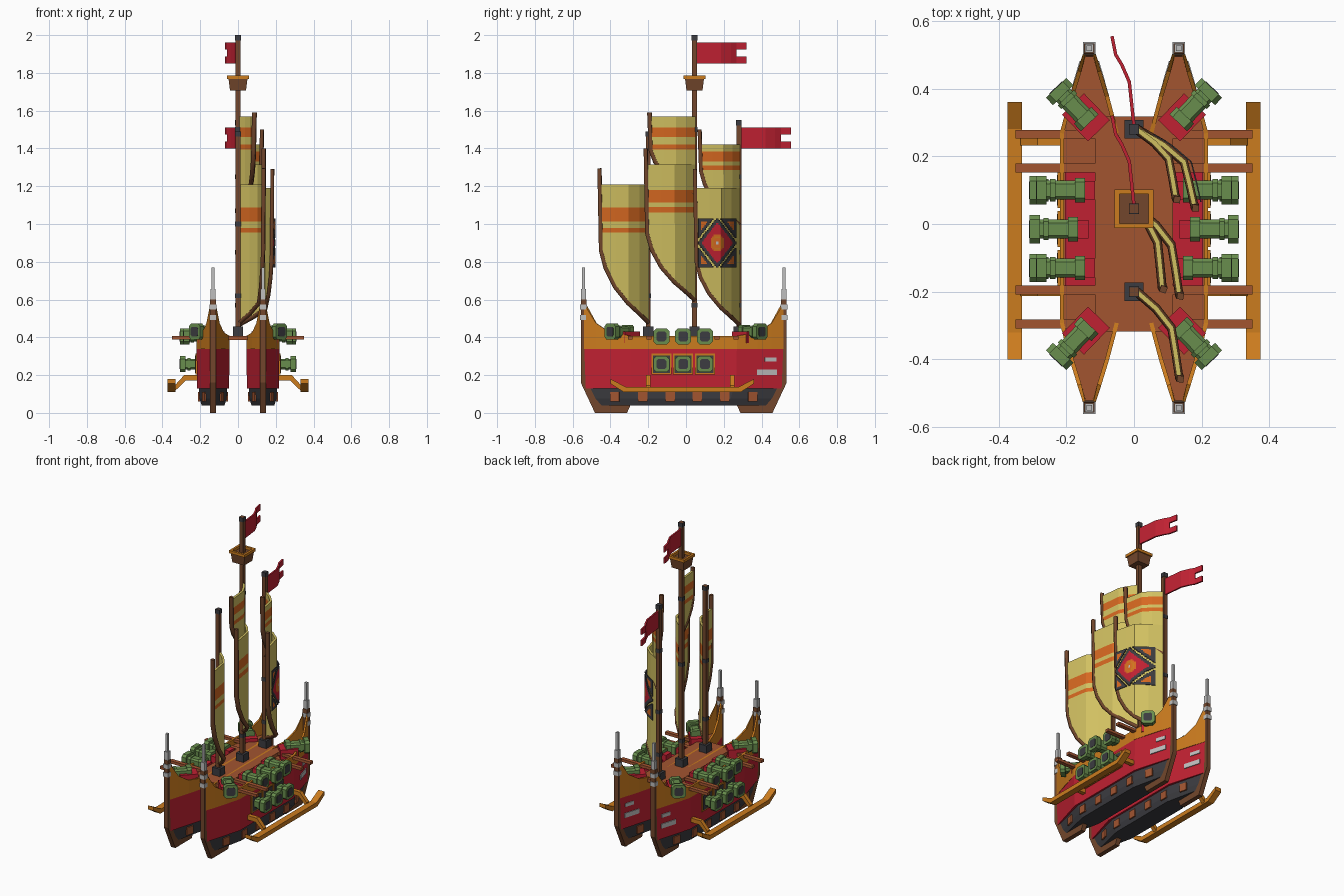
import bpy, bmesh, math
from mathutils import Matrix, Vector, Euler

if "Cube" in bpy.data.objects:
    bpy.data.objects.remove(bpy.data.objects["Cube"])

HY = -0.012            # hull centre along y
HX = 0.132             # hull offset from the middle


def material(name, r, g, b):
    m = bpy.data.materials.new(name)
    m.use_nodes = True
    m.diffuse_color = (r, g, b, 1)
    m.node_tree.nodes["Principled BSDF"].inputs["Base Color"].default_value = (r, g, b, 1)
    return m


RED = material("red paint", .53, .015, .032)
GOLD = material("gold paint", .60, .20, .013)
WOOD = material("dark wood", .17, .062, .025)
DECK = material("deck wood", .36, .09, .03)
DARK = material("dark iron", .045, .045, .052)
PALE = material("pale metal", .52, .52, .52)
GREEN = material("green bronze", .14, .27, .075)
SAIL = material("sail cloth", .64, .53, .12)
ORANGE = material("orange stripe", .68, .14, .015)


def finish(name, bm, *mats):
    bmesh.ops.recalc_face_normals(bm, faces=bm.faces)
    me = bpy.data.meshes.new(name)
    bm.to_mesh(me)
    bm.free()
    for m in mats:
        me.materials.append(m)
    ob = bpy.data.objects.new(name, me)
    bpy.context.collection.objects.link(ob)
    return ob


def solidify(ob, thickness, offset=0):
    mod = ob.modifiers.new("thickness", 'SOLIDIFY')
    mod.thickness, mod.offset = thickness, offset
    return ob


def box(name, loc, size, mat, rot=0, foot=1, bevel=0):
    """Box turned about z, optionally narrower at its foot or with cut edges."""
    bm = bmesh.new()
    bmesh.ops.create_cube(bm, size=1)
    for v in bm.verts:
        k = foot if v.co.z < 0 else 1
        v.co = Vector((v.co.x * size[0] * k, v.co.y * size[1] * k, v.co.z * size[2]))
    if bevel:
        along = [e for e in bm.edges if abs((e.verts[0].co - e.verts[1].co).x) > 1e-4]
        bmesh.ops.bevel(bm, geom=along, offset=bevel, segments=1, affect='EDGES')
    bm.transform(Matrix.Translation(loc) @ Matrix.Rotation(rot, 4, 'Z'))
    return finish(name, bm, mat)


def extrude_x(name, profile, x, width, mat):
    """Solid from a (y, z) profile."""
    bm = bmesh.new()
    f = bm.faces.new([bm.verts.new((x - width / 2, y, z)) for y, z in profile])
    out = bmesh.ops.extrude_face_region(bm, geom=[f])
    bmesh.ops.translate(bm, vec=(width, 0, 0), verts=[v for v in out["geom"] if isinstance(v, bmesh.types.BMVert)])
    return finish(name, bm, mat)


def rod(name, points, radius, mat):
    cu = bpy.data.curves.new(name, 'CURVE')
    cu.dimensions, cu.bevel_depth, cu.bevel_resolution, cu.use_fill_caps = '3D', radius, 0, True
    sp = cu.splines.new('POLY')
    sp.points.add(len(points) - 1)
    for p, q in zip(sp.points, points):
        p.co = (*q, 1)
    cu.materials.append(mat)
    ob = bpy.data.objects.new(name, cu)
    bpy.context.collection.objects.link(ob)


def outline(length, width, tip=.014):
    """Boat plan, pointed at both ends."""
    side = [(tip, -length), (width, -.53 * length), (width, .53 * length), (tip, length)]
    return side + [(-x, y) for x, y in reversed(side)]


def loft(name, cx, levels, mat):
    bm = bmesh.new()
    rings = [[bm.verts.new((cx + x, HY + y, z)) for x, y in outline(l, w)] for z, l, w in levels]
    for a, b in zip(rings, rings[1:]):
        for i in range(len(a)):
            j = (i + 1) % len(a)
            bm.faces.new((a[i], a[j], b[j], b[i]))
    bm.faces.new(rings[0])
    bm.faces.new(rings[-1])
    return finish(name, bm, mat)


def bulwark(cx):
    """Gold rail with a sheer that sweeps up to the posts."""
    half = [(.014, .53, .58), (.035, .465, .475), (.058, .39, .425), (.087, .281, .408)]
    side = [(x, -y, z) for x, y, z in half] + [(x, y, z) for x, y, z in reversed(half)]
    ring = side + [(-x, y, z) for x, y, z in reversed(side)]
    bm = bmesh.new()
    low = [bm.verts.new((cx + x, HY + y, .338)) for x, y, z in ring]
    top = [bm.verts.new((cx + x, HY + y, z)) for x, y, z in ring]
    for i in range(len(ring)):
        j = (i + 1) % len(ring)
        bm.faces.new((low[i], low[j], top[j], top[i]))
    solidify(finish("gold_bulwark", bm, GOLD), .012, -1)


def side_plate(name, cx, side, y, z, size, length, width, mat):
    """Thin plate lying on a hull side, turned where the hull tapers."""
    knee, slope = .53 * length, (width - .014) / (.47 * length)
    past = max(0, abs(y) - knee)
    rot = side * math.copysign(math.atan(slope), y) if past else 0
    box(name, (cx + side * (width - slope * past), HY + y, z), (.009, *size), mat, rot)


# Twin hulls
for cx in (-HX, HX):
    loft("hull_bottom", cx, [(.04, .44, .06), (.075, .47, .072), (.135, .50, .074)], DARK)
    loft("red_hull", cx, [(.13, .522, .085), (.34, .53, .087)], RED)
    loft("hull_deck", cx, [(.345, .515, .078), (.37, .515, .078)], DECK)
    bulwark(cx)
    for end in (-1, 1):
        stem = [(.545, .60), (.545, .16), (.47, 0), (.30, 0), (.28, .045), (.44, .05), (.50, .14), (.515, .60)]
        extrude_x("stem_and_keel", [(HY + end * y, z) for y, z in stem], cx, .03, WOOD)
        y = HY + end * .531
        for z in (.505, .56):
            box("post_band", (cx, y, z), (.036, .036, .027), PALE)
        box("post_lower", (cx, y, .62), (.026, .026, .07), PALE)
        box("post_upper", (cx, y, .71), (.016, .016, .12), PALE)
    for side in (-1, 1):
        for y in (-.365, -.217, -.072, .072, .217, .365):
            side_plate("bottom_panel", cx, side, y, .085, (.05, .05), .495, .074, DECK)
        side_plate("stern_plate_high", cx, side, .46, .282, (.065, .022), .528, .0875, PALE)
        side_plate("stern_plate_low", cx, side, .44, .215, (.11, .03), .526, .0865, PALE)

# Deck between the hulls and crossbeams
box("main_deck", (0, 0, .397), (.23, .635, .022), DECK)
for y in (.265, .165, -.195, -.295):
    box("crossbeam", (0, y, .398), (.70, .026, .018), DECK)


def cannon(x, y, z, angle):
    """Chamfered gun; (x, y) is the centre of its muzzle."""
    d = Vector((math.cos(angle), math.sin(angle), 0))
    parts = [("breech", .125, .03, .072, GREEN), ("barrel", .07, .11, .056, GREEN),
             ("barrel_ring", .045, .015, .066, GREEN), ("muzzle", .012, .03, .084, GREEN),
             ("bore", -.002, .006, .052, DARK)]
    for name, back, length, wide, mat in parts:
        p = Vector((x, y, z)) - d * back
        box("cannon_" + name, p, (length, wide, wide), mat, angle, bevel=wide * .17)


# Guns, carriages and gun ports
for s in (1, -1):
    box("red_gun_deck", (s * .157, -.012, .375), (.095, .36, .012), RED)
    for y, x in ((.1, .285), (-.015, .305), (-.13, .285)):
        turn = 0 if s > 0 else math.pi
        cannon(s * x, y, .405, turn)
        box("gun_carriage", (s * (x - .14), y, .40), (.06, .055, .045), RED)
        cannon(s * .305, y, .258, turn)
        box("gun_port_frame", (s * .22, y, .258), (.012, .106, .112), GOLD)
        box("gun_port_back", (s * .2235, y, .258), (.009, .09, .094), DARK)
    for e in (1, -1):
        a = e * math.radians(46)
        a = a if s > 0 else math.pi - a
        cannon(s * .228, e * .40, .43, a)
        box("corner_carriage", (s * .142, e * .315, .40), (.11, .09, .06), RED, a)
    # Outrigger
    run = [(-.40, .18), (-.40, .155), (-.33, .11), (.29, .11), (.36, .155), (.36, .18), (.28, .138), (-.32, .138)]
    extrude_x("outrigger_float", run, s * .352, .042, GOLD)
    for y in (-.20, .245):
        bm = bmesh.new()
        arm = [(.335, .115), (.335, .145), (.285, .20), (.205, .20), (.205, .172), (.275, .172)]
        f = bm.faces.new([bm.verts.new((s * x, y - .013, z)) for x, z in arm])
        new = bmesh.ops.extrude_face_region(bm, geom=[f])["geom"]
        bmesh.ops.translate(bm, vec=(0, .026, 0), verts=[v for v in new if isinstance(v, bmesh.types.BMVert)])
        finish("outrigger_arm", bm, GOLD)

# Masts
for y, top, bands in ((-.20, 1.49, (.62, 1.0)), (.045, 2.0, (.57, 1.07, 1.5)), (.28, 1.55, (.57, .85, 1.25))):
    box("mast", (0, y, (top + .4) / 2), (.026, .026, top - .4), WOOD)
    box("mast_foot", (0, y, .432), (.055, .055, .05), DARK)
    box("mast_cap", (0, y, top - .014), (.03, .03, .028), DARK)
    for z in bands:
        box("mast_band", (0, y, z), (.03, .03, .025), DARK)

# Lookout
box("lookout_basket", (0, .045, 1.738), (.10, .10, .062), WOOD, foot=.85)
for s in (1, -1):
    box("lookout_rim", (s * .05, .045, 1.777), (.014, .114, .018), GOLD)
    box("lookout_rim", (0, .045 + s * .05, 1.777), (.114, .014, .018), GOLD)

# Sails: fractions of reach, depth and rise from the mast to the free edge
SHAPE = [(0, 0, 0), (.46, .2, .13), (.82, .43, .27), (.91, .7, .49), (.97, .9, .75), (1, 1, 1)]


def sail(name, my, reach, depth, low, edge, top, tip, stripes):
    bm = bmesh.new()
    cols = []
    for fx, fy, fz in SHAPE:
        bottom = low + (edge - low) * fz
        zs = [bottom] + [max(z, bottom + .002 * i) for i, z in enumerate(stripes)] + [top]
        cols.append([bm.verts.new((.008 + fx * reach, my - fy * depth, z)) for z in zs])
    for a, b in zip(cols, cols[1:]):
        for i in range(len(a) - 1):
            bm.faces.new((a[i], b[i], b[i + 1], a[i + 1])).material_index = i % 2
    solidify(finish(name, bm, SAIL, ORANGE), .014)
    path = [(.008 + fx * reach, my - fy * depth, low + (edge - low) * fz) for fx, fy, fz in SHAPE]
    rod(name + "_spar", path + [(.012 + reach, my - depth - .008, tip)], .014, WOOD)


sail("front_sail", -.20, .125, .25, .48, .86, 1.21, 1.295, (.955, .98, 1.013, 1.087))
sail("main_lower_sail", .045, .125, .25, .60, .95, 1.315, 1.40, (1.06, 1.09, 1.115, 1.18))
sail("main_upper_sail", .045, .075, .23, 1.15, 1.39, 1.57, 1.59, (1.395, 1.42, 1.46, 1.51))
sail("rear_lower_sail", .28, .17, .225, .47, .80, 1.19, 1.29, ())
sail("rear_upper_sail", .28, .115, .20, 1.0, 1.28, 1.42, 1.50, (1.285, 1.31, 1.33, 1.385))


def emblem(my, reach, depth, cy, cz, half, n=30):
    """Painted diamond that follows the rear sail."""
    def place(u, v):
        y = cy + u * half
        t = (my - y) / depth
        for a, b in zip(SHAPE, SHAPE[1:]):
            if t <= b[1]:
                fx = a[0] + (b[0] - a[0]) * (t - a[1]) / (b[1] - a[1])
                break
        return (.030 + fx * reach, y, cz + v * half * 1.3)

    def colour(u, v):
        a, b = abs(u), abs(v)
        s, r = a + b, math.hypot(u, v)
        if s < 1.05:
            if r < .36:
                return 3 if r < .1 else 2 if r < .2 else 4 if r < .28 else 2
            return 0 if s < .86 else 1
        if s < 1.2:
            return None
        return 2 if s > 1.38 and max(a, b) < .86 else 1

    bm = bmesh.new()
    step = 2 / n
    for i in range(n):
        for j in range(n):
            u, v = -1 + i * step, -1 + j * step
            c = colour(u + step / 2, v + step / 2)
            if c is not None:
                quad = ((u, v), (u + step, v), (u + step, v + step), (u, v + step))
                bm.faces.new([bm.verts.new(place(*q)) for q in quad]).material_index = c
    bmesh.ops.remove_doubles(bm, verts=bm.verts, dist=.0005)
    solidify(finish("sail_emblem", bm, RED, DARK, ORANGE, PALE, GOLD), .004)


emblem(.28, .17, .225, .165, .90, .10)


# Swallow-tailed flags
def flag(name, my, z0, z1):
    bm = bmesh.new()
    path = [(0, .01), (-.014, .14), (-.036, .19), (-.054, .22), (-.065, .275)]
    third = (z1 - z0) / 3
    cols = [[bm.verts.new((x, my + y, z0 + third * k)) for k in range(4)] for x, y in path]
    for i, (a, b) in enumerate(zip(cols, cols[1:])):
        for k in range(3):
            if i < 3 or k != 1:
                bm.faces.new((a[k], b[k], b[k + 1], a[k + 1]))
    solidify(finish(name, bm, RED), .01)


flag("main_flag", .045, 1.85, 1.96)
flag("rear_flag", .28, 1.40, 1.51)
